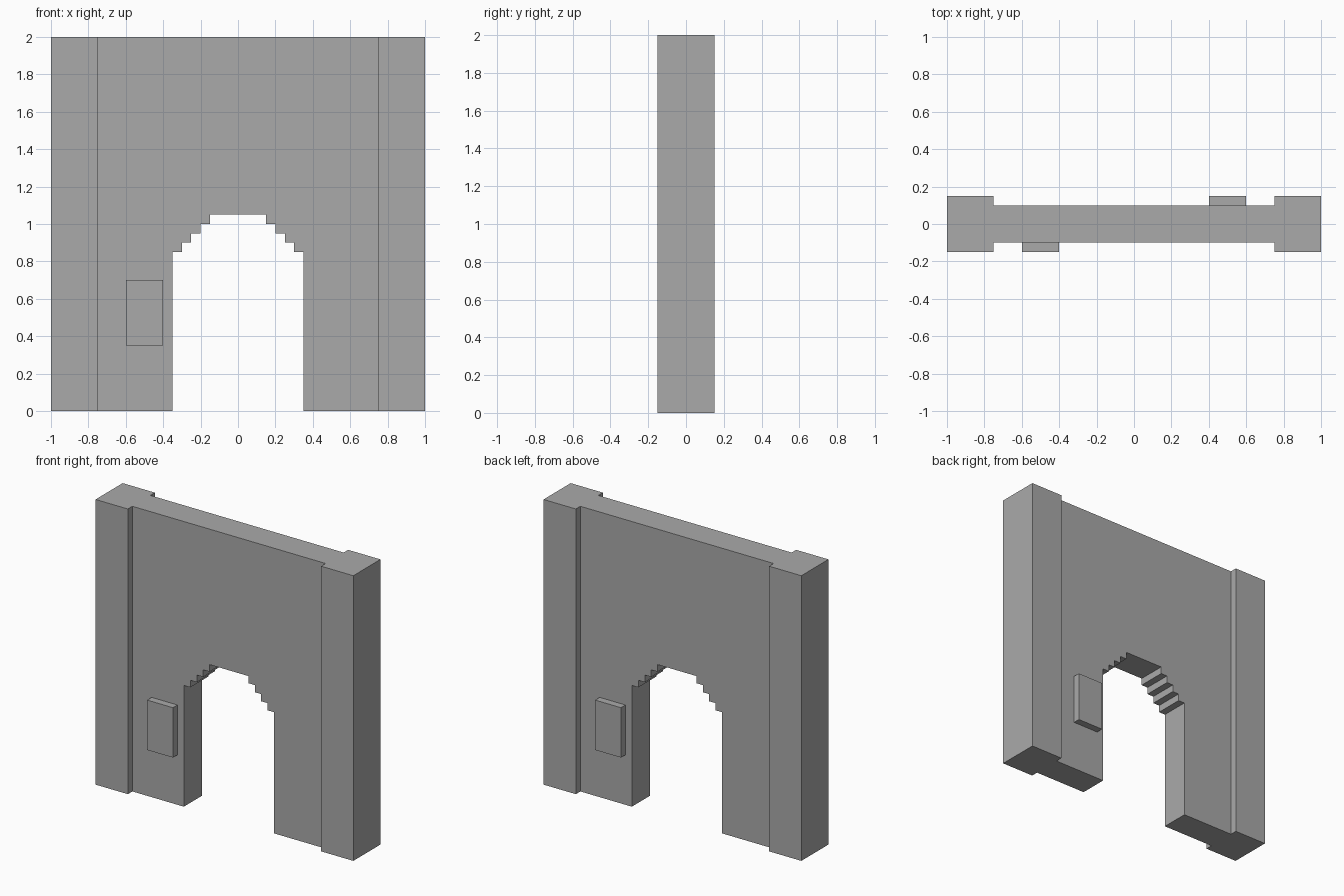
import bpy
import bmesh

cube = bpy.data.objects.get("Cube")
if cube:
    bpy.data.objects.remove(cube, do_unlink=True)

stone = bpy.data.materials.new("grey_stone")
stone.use_nodes = True
GREY = (0.4, 0.4, 0.4, 1)
stone.diffuse_color = GREY
stone.node_tree.nodes["Principled BSDF"].inputs["Base Color"].default_value = GREY


def extrude_outline(name, outline, y_front, y_back):
    """Solid made by extruding an x-z outline from front to back."""
    bm = bmesh.new()
    face = bm.faces.new([bm.verts.new((x, y_front, z)) for x, z in outline])
    solid = bmesh.ops.extrude_face_region(bm, geom=[face])
    moved = [v for v in solid["geom"] if isinstance(v, bmesh.types.BMVert)]
    bmesh.ops.translate(bm, verts=moved, vec=(0, y_back - y_front, 0))
    bmesh.ops.recalc_face_normals(bm, faces=bm.faces)
    mesh = bpy.data.meshes.new(name)
    bm.to_mesh(mesh)
    bm.free()
    mesh.materials.append(stone)
    obj = bpy.data.objects.new(name, mesh)
    bpy.context.collection.objects.link(obj)
    return obj


def block(name, x0, x1, y0, y1, z0, z1):
    return extrude_outline(name, [(x0, z0), (x1, z0), (x1, z1), (x0, z1)], y0, y1)


# Wall with a stepped archway
STEP = 0.05
SPRING = 0.85
half_arch = [(0.35, 0), (0.35, SPRING)]
for i in range(1, 5):
    x = 0.35 - i * STEP
    z = SPRING + i * STEP
    half_arch += [(x, z - STEP), (x, z)]
right_side = [(-x, z) for x, z in half_arch]
left_side = half_arch[::-1]
wall_outline = [(-0.75, 0)] + right_side + left_side + [(0.75, 0), (0.75, 2), (-0.75, 2)]
extrude_outline("arched_wall", wall_outline, -0.1, 0.1)

# End pillars
block("right_pillar", -1, -0.75, -0.15, 0.15, 0, 2)
block("left_pillar", 0.75, 1, -0.15, 0.15, 0, 2)

# Raised panels beside the opening, one on each face
block("front_panel", -0.6, -0.4, -0.15, -0.1, 0.35, 0.7)
block("back_panel", 0.4, 0.6, 0.1, 0.15, 0.35, 0.7)
